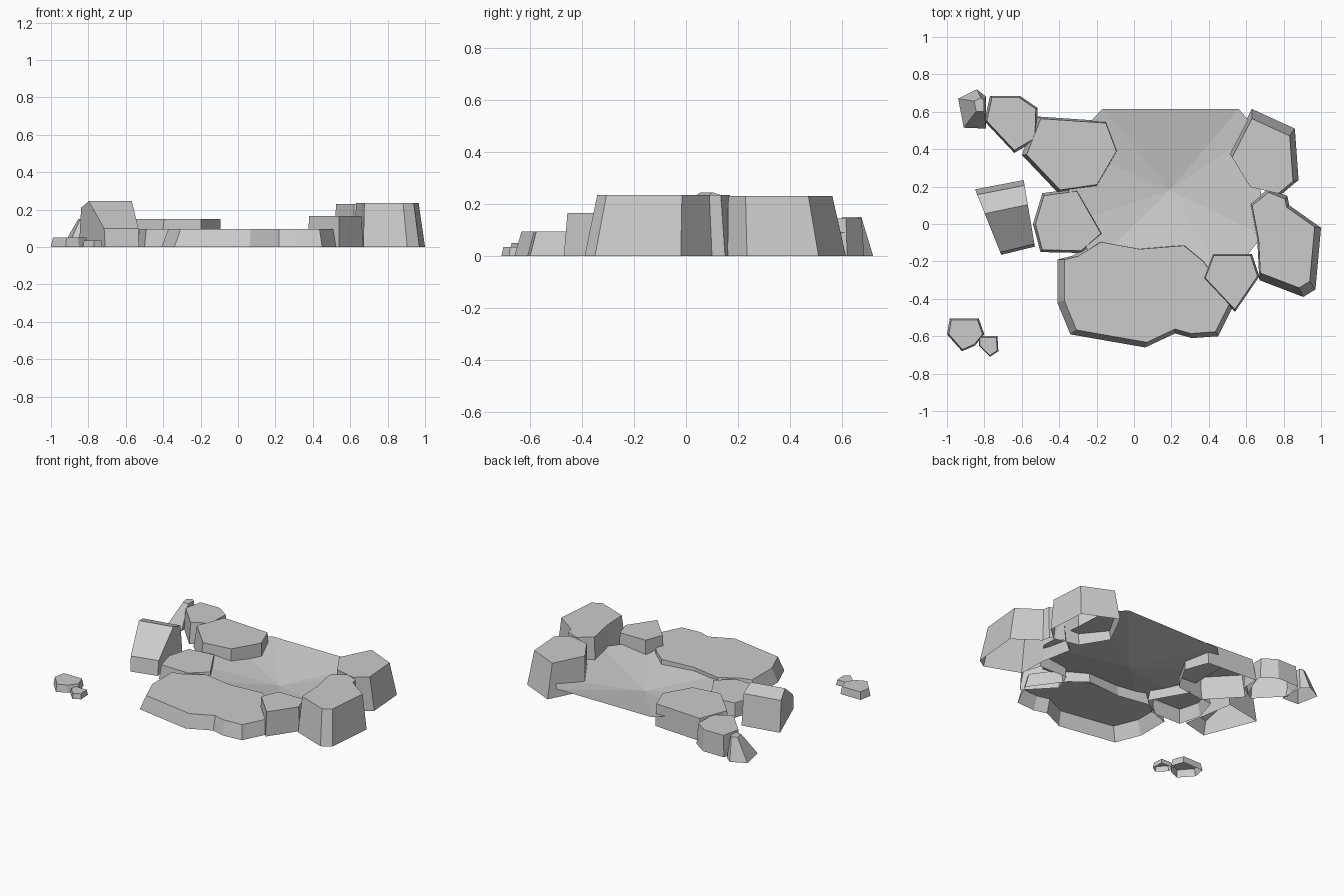
import bpy
import bmesh
from mathutils import Vector

default_cube = bpy.data.objects.get("Cube")
if default_cube:
    bpy.data.objects.remove(default_cube, do_unlink=True)

# One stone colour for everything
stone = bpy.data.materials.new("stone_grey")
stone.use_nodes = True
stone_colour = (0.6, 0.6, 0.6, 1)
stone.diffuse_color = stone_colour
stone.node_tree.nodes["Principled BSDF"].inputs["Base Color"].default_value = stone_colour


def finish(name, bm):
    """Turn a bmesh into a flat shaded stone object."""
    mesh = bpy.data.meshes.new(name)
    bm.to_mesh(mesh)
    bm.free()
    mesh.materials.append(stone)
    part = bpy.data.objects.new(name, mesh)
    bpy.context.collection.objects.link(part)
    return part


def centre_of(points):
    return sum(points, Vector((0, 0))) / len(points)


def rock(name, outline, height, taper=0.93, shift=(0, 0)):
    """Flat topped rock, open underneath: clockwise base outline, tapered to its top."""
    points = [Vector(p) for p in outline]
    middle = centre_of(points)
    bm = bmesh.new()
    base = [bm.verts.new((p.x, p.y, 0)) for p in points]
    top = []
    for p in points:
        q = middle + (p - middle) * taper + Vector(shift)
        top.append(bm.verts.new((q.x, q.y, height)))
    bm.faces.new(reversed(top))
    count = len(points)
    for i in range(count):
        j = (i + 1) % count
        bm.faces.new((base[j], base[i], top[i], top[j]))
    return finish(name, bm)


def basin(name, outline, rim_height, low_point):
    """Shallow fan of triangles sloping to one low point."""
    bm = bmesh.new()
    centre = bm.verts.new(low_point)
    rim = [bm.verts.new((x, y, rim_height)) for x, y in outline]
    for i, vert in enumerate(rim):
        bm.faces.new((centre, rim[(i + 1) % len(rim)], vert))
    return finish(name, bm)


def ridged_block(name, back, front, back_half, front_half, profile):
    """Side profile swept across its width, narrowing from back to front."""
    back, front = Vector(back), Vector(front)
    back_half, front_half = Vector(back_half), Vector(front_half)
    bm = bmesh.new()
    sides = []
    for sign in (-1, 1):
        row = []
        for t, z in profile:
            p = back.lerp(front, t) + back_half.lerp(front_half, t) * sign
            row.append(bm.verts.new((p.x, p.y, z)))
        sides.append(row)
    left, right = sides
    bm.faces.new(left)
    bm.faces.new(reversed(right))
    for i in range(len(profile) - 1):
        bm.faces.new((left[i + 1], left[i], right[i], right[i + 1]))
    bmesh.ops.recalc_face_normals(bm, faces=bm.faces)
    return finish(name, bm)


# Sunken ground between the rocks
basin("pond_basin",
      [(-.17, .615), (.56, .615), (.66, .5), (.69, -.06),
       (.5, -.3), (-.2, -.2), (-.35, 0), (-.35, .42)],
      rim_height=0.09, low_point=(.19, .18, .01))

# Wide front slab
rock("front_slab",
     [(-.41, -.19), (-.33, -.17), (-.2, -.09), (.02, -.13), (.27, -.11),
      (.38, -.2), (.54, -.42), (.45, -.6), (.31, -.61), (.22, -.585),
      (.06, -.66), (-.34, -.59), (-.41, -.42)],
     height=0.095, taper=0.94, shift=(.01, .01))

# Rocks on the model's right side (-x)
rock("back_rock_large",
     [(-.52, .575), (-.15, .55), (-.09, .39), (-.2, .2), (-.41, .17), (-.6, .37)],
     height=0.15, taper=0.94, shift=(.01, 0))
rock("back_rock_medium",
     [(-.77, .685), (-.61, .685), (-.515, .62), (-.52, .45), (-.64, .38), (-.8, .55)],
     height=0.145, taper=0.92)
rock("back_rock_pointed",
     [(-.94, .67), (-.84, .72), (-.79, .68), (-.79, .51), (-.91, .515)],
     height=0.15, taper=0.35, shift=(.03, .02))
rock("side_rock_low",
     [(-.49, .165), (-.3, .19), (-.16, -.055), (-.275, -.155), (-.5, -.15), (-.54, 0)],
     height=0.095, taper=0.92)
ridged_block("side_rock_ridged", (-.72, .21), (-.62, -.143), (.13, .025), (.09, .022),
             [(0, 0), (.08, .21), (.37, .245), (.96, .1), (1, 0)])

# Rocks on the model's left side (+x)
rock("corner_rock",
     [(.42, -.16), (.63, -.16), (.67, -.28), (.54, -.47), (.37, -.29)],
     height=0.165, taper=0.93)
rock("side_rock_tall",
     [(.62, .11), (.72, .19), (.82, .15), (.83, .1), (1, -.02),
      (.97, -.35), (.905, -.39), (.67, -.3), (.66, -.1)],
     height=0.235, taper=0.88, shift=(-.01, .01))
rock("back_rock_tall",
     [(.63, .615), (.86, .51), (.88, .235), (.79, .16), (.62, .2), (.51, .38)],
     height=0.23, taper=0.88, shift=(-.01, -.02))

# Loose pebbles
rock("pebble_large",
     [(-.985, -.505), (-.83, -.505), (-.8, -.59), (-.85, -.65), (-.92, -.68), (-1, -.59)],
     height=0.05, taper=0.9)
rock("pebble_small",
     [(-.83, -.6), (-.73, -.6), (-.725, -.68), (-.77, -.71), (-.83, -.65)],
     height=0.035, taper=0.88)
